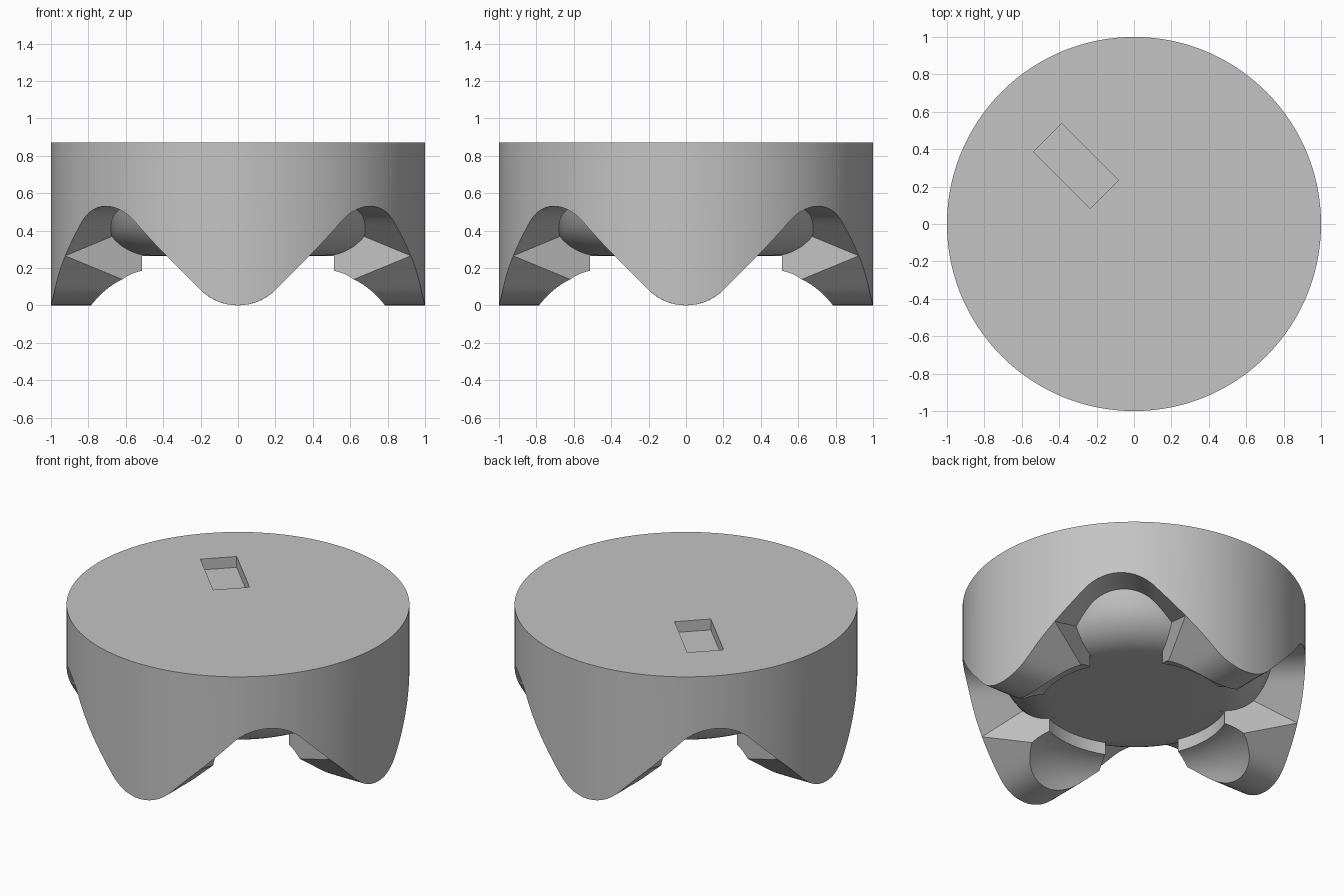
import bpy
import bmesh
from math import sin, cos, pi, sqrt, radians
from mathutils import Vector, Matrix

default = bpy.data.objects.get("Cube")
if default:
    bpy.data.objects.remove(default, do_unlink=True)

HEIGHT = 0.87          # top face
DEPTH = 0.53           # tooth height
MID = DEPTH / 2        # hub face level
HUB_R = 0.50           # flat part of the hub
WALL_R = 0.555         # cylindrical relief inside the teeth
ROUND = 0.31           # hub edge radius
TIP = 0.285            # tooth tip radius
HALF = pi / 8          # half of one tooth or gap sector
COLS, ROWS = 24, 10


def tooth_profile(w):
    """Rounded tip running into a 45 degree flank."""
    w = abs(w)
    if w < TIP * sin(pi / 4):
        return TIP - sqrt(TIP * TIP - w * w)
    return w - sin(HALF) + MID


def dome_drop(r):
    """Quarter-round fall at the rim of the hub."""
    d = min(max(r - HUB_R, 0), ROUND)
    return ROUND - sqrt(ROUND * ROUND - d * d)


def tooth_flank(r, a):
    return tooth_profile(r * sin(a))


def tooth_relief(r):
    return 0.19 - dome_drop(r)


def gap_flank(r, a):
    return DEPTH - tooth_profile(r * sin(a))


def hub_edge(r):
    return MID + dome_drop(r)


def radial_section(a, flank, inner, start):
    """Points (r, z) along one radius: inner rounded surface, then flank."""
    lo, hi = start, HUB_R + ROUND
    sign = 1 if flank(lo, a) > inner(lo) else -1
    for _ in range(40):
        mid = (lo + hi) / 2
        if sign * (flank(mid, a) - inner(mid)) > 0:
            lo = mid
        else:
            hi = mid
    pts = []
    for i in range(ROWS + 1):
        r = start + (lo - start) * i / ROWS
        pts.append((r, inner(r)))
    for i in range(1, ROWS + 1):
        r = lo + (1 - lo) * i / ROWS
        pts.append((r, flank(r, a)))
    return pts


def section(is_tooth, a):
    if is_tooth:
        return [(HUB_R, MID), (WALL_R, MID)] + radial_section(a, tooth_flank, tooth_relief, WALL_R)
    return radial_section(a, gap_flank, hub_edge, HUB_R)


bm = bmesh.new()


def place(points, angle):
    return [bm.verts.new((r * cos(angle), r * sin(angle), z)) for r, z in points]


# Alternating teeth and gaps, with the outer wall above them
top_ring, hub_ring = [], []
for k in range(8):
    is_tooth = k % 2 == 0
    columns = []
    for i in range(COLS + 1):
        a = -HALF + 2 * HALF * i / COLS
        angle = k * pi / 4 + a
        pts = section(is_tooth, a)
        pts.append((1, HEIGHT))
        columns.append(place(pts, angle))
    for left, right in zip(columns, columns[1:]):
        for j in range(len(left) - 1):
            bm.faces.new((left[j], left[j + 1], right[j + 1], right[j]))
    top_ring += [c[-1].co.copy() for c in columns[:-1]]
    hub_ring += [c[0].co.copy() for c in columns[:-1]]

    # Upright radial wall between this sector and the next
    low = section(True, HALF)
    high = section(False, HALF)
    bm.faces.new(place(low + high[-2:0:-1], k * pi / 4 + HALF))

# Top face and hub face
for ring in (top_ring, hub_ring):
    bm.faces.new([bm.verts.new(co) for co in ring])

bmesh.ops.remove_doubles(bm, verts=bm.verts, dist=0.0002)
bmesh.ops.recalc_face_normals(bm, faces=bm.faces)
mesh = bpy.data.meshes.new("toothed_coupling")
bm.to_mesh(mesh)
bm.free()
body = bpy.data.objects.new("toothed_coupling", mesh)
bpy.context.collection.objects.link(body)

grey = bpy.data.materials.new("plain grey")
grey.use_nodes = True
colour = (0.55, 0.55, 0.55, 1)
grey.diffuse_color = colour
grey.node_tree.nodes["Principled BSDF"].inputs["Base Color"].default_value = colour
mesh.materials.append(grey)

# Shallow slot in the top
bm = bmesh.new()
bmesh.ops.create_cube(bm, size=1)
bmesh.ops.transform(bm, verts=bm.verts, matrix=(
    Matrix.Translation(Vector((-0.31, 0.31, HEIGHT)))
    @ Matrix.Rotation(radians(-45), 4, 'Z')
    @ Matrix.Diagonal((0.43, 0.215, 0.14, 1))))
cut_mesh = bpy.data.meshes.new("slot_cutter")
bm.to_mesh(cut_mesh)
bm.free()
cut_mesh.materials.append(grey)
cutter = bpy.data.objects.new("slot_cutter", cut_mesh)
cutter.hide_render = True
bpy.context.collection.objects.link(cutter)

mod = body.modifiers.new("slot", 'BOOLEAN')
mod.operation = 'DIFFERENCE'
mod.solver = 'EXACT'
mod.object = cutter
bpy.ops.object.select_all(action='DESELECT')
body.select_set(True)
bpy.context.view_layer.objects.active = body
bpy.ops.object.modifier_apply(modifier=mod.name)
bpy.data.objects.remove(cutter, do_unlink=True)
bpy.ops.object.shade_smooth_by_angle(angle=radians(25))
